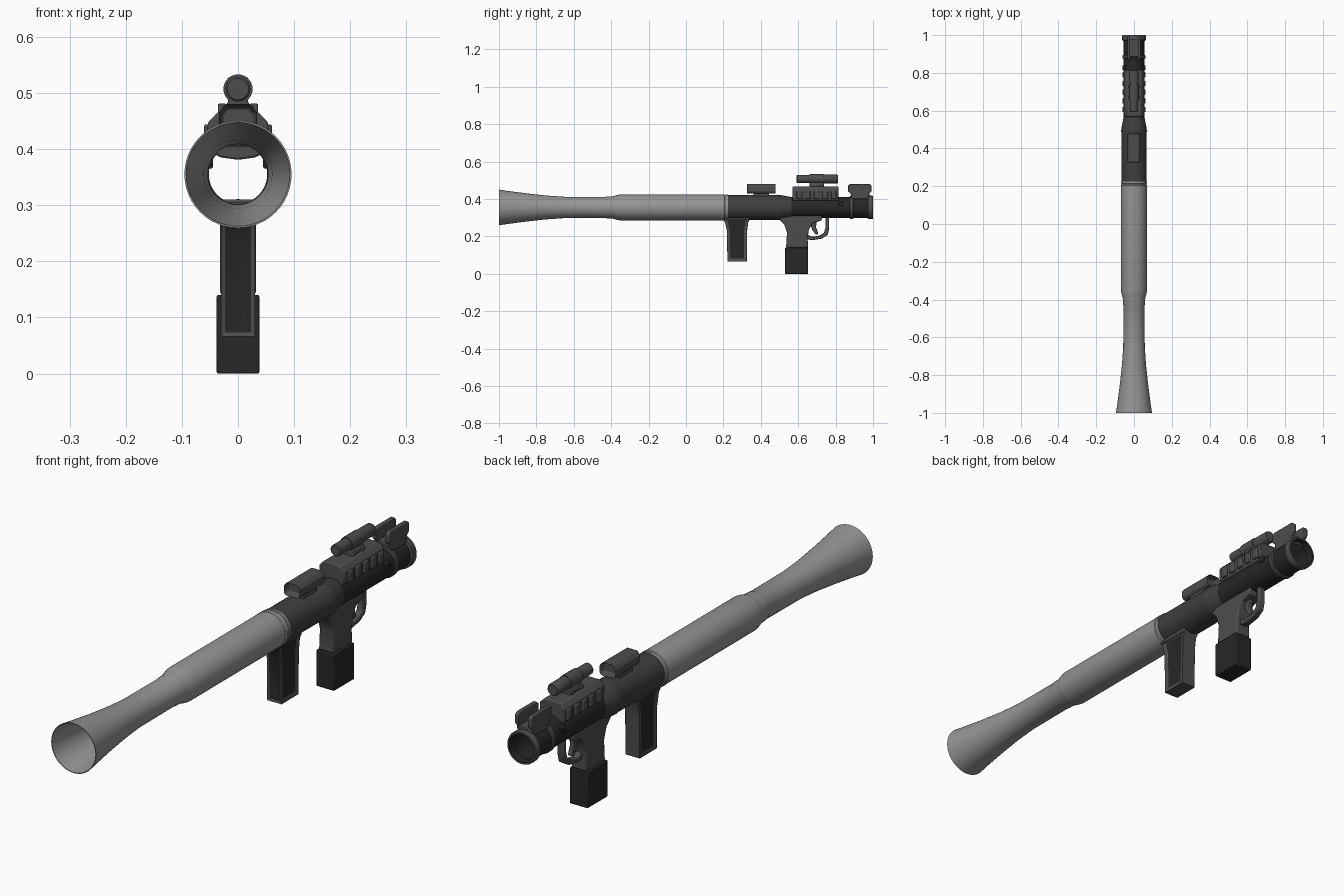
import bpy, bmesh, math
from mathutils import Vector

if "Cube" in bpy.data.objects:
    bpy.data.objects.remove(bpy.data.objects["Cube"])

AXIS_Z = 0.355


def material(name, value):
    m = bpy.data.materials.new(name)
    m.use_nodes = True
    col = (value, value, value, 1)
    m.diffuse_color = col
    m.node_tree.nodes["Principled BSDF"].inputs["Base Color"].default_value = col
    return m


LIGHT = material("light grey", 0.30)
MID = material("mid grey", 0.075)
DARK = material("dark grey", 0.05)
BLACK = material("black", 0.02)


def finish(name, bm, mats, bevel=0.0, angle=35):
    bmesh.ops.recalc_face_normals(bm, faces=bm.faces)
    me = bpy.data.meshes.new(name)
    bm.to_mesh(me)
    bm.free()
    for m in mats:
        me.materials.append(m)
    for p in me.polygons:
        p.use_smooth = True
    me.set_sharp_from_angle(angle=math.radians(angle))
    ob = bpy.data.objects.new(name, me)
    bpy.context.collection.objects.link(ob)
    if bevel:
        mod = ob.modifiers.new("soft edges", "BEVEL")
        mod.width = bevel
        mod.segments = 2
        mod.limit_method = "ANGLE"
    return ob


def lathe(name, profile, mat, z=AXIS_Z, closed=False, segs=48):
    """Spin (y, radius) points around the barrel direction."""
    bm = bmesh.new()
    rings = []
    for y, r in profile:
        rings.append([bm.verts.new((r * math.cos(math.tau * i / segs), y,
                                    z + r * math.sin(math.tau * i / segs)))
                      for i in range(segs)])
    pairs = list(zip(rings, rings[1:]))
    if closed:
        pairs.append((rings[-1], rings[0]))
    for a, b in pairs:
        for i in range(segs):
            j = (i + 1) % segs
            bm.faces.new((a[i], a[j], b[j], b[i]))
    if not closed:
        bm.faces.new(rings[0])
        bm.faces.new(rings[-1])
    return finish(name, bm, [mat])


def pipe(name, outer, mat, wall=0.003):
    """Open tube: outer profile plus an offset inner wall."""
    inner = [(y, r - wall) for y, r in reversed(outer)]
    return lathe(name, outer + inner, mat, closed=True)


def prism_mesh(points, lo, hi, along="x"):
    """Extrude a (y, z) outline along x, or an (x, z) outline along y."""
    bm = bmesh.new()
    make = (lambda p, d: (d, p[0], p[1])) if along == "x" else (lambda p, d: (p[0], d, p[1]))
    face = bm.faces.new([bm.verts.new(make(p, lo)) for p in points])
    new = bmesh.ops.extrude_face_region(bm, geom=[face])["geom"]
    step = Vector((hi - lo, 0, 0) if along == "x" else (0, hi - lo, 0))
    bmesh.ops.translate(bm, vec=step, verts=[v for v in new if isinstance(v, bmesh.types.BMVert)])
    bmesh.ops.recalc_face_normals(bm, faces=bm.faces)
    return bm


def prism(name, points, lo, hi, mat, along="x", bevel=0.0):
    return finish(name, prism_mesh(points, lo, hi, along), [mat], bevel)


def box(name, x, y, z, mat, bevel=0.0):
    return prism(name, [(y[0], z[0]), (y[1], z[0]), (y[1], z[1]), (y[0], z[1])],
                 x[0], x[1], mat, bevel=bevel)


def inset(bm, faces, thickness, depth, index=None):
    bmesh.ops.inset_region(bm, faces=faces, thickness=thickness, depth=depth,
                           use_even_offset=True)
    if index is not None:
        for f in faces:
            f.material_index = index


def mirrored(points):
    return points + [(-x, z) for x, z in reversed(points) if x > 0]


# Barrel sections, open from end to end
pipe("flared_bell", [(-1, .0955), (-.95, .088), (-.85, .075), (-.75, .064), (-.65, .057),
                     (-.43, .056), (-.425, .058), (-.40, .058), (-.37, .066),
                     (-.355, .069), (.19, .069)], LIGHT)
pipe("barrel_joint_ring", [(.188, .070), (.205, .070), (.208, .067), (.213, .067),
                           (.215, .069), (.224, .069)], LIGHT, .006)
pipe("middle_barrel", [(.222, .066), (.48, .066), (.49, .068), (.505, .067),
                       (.55, .058), (.565, .056)], DARK)
pipe("rear_barrel", [(.555, .056), (1, .056)], BLACK)
pipe("rear_band", [(.875, .057), (.878, .061), (.892, .061), (.895, .057)], MID, .002)
pipe("end_band", [(.97, .057), (.974, .063), (.996, .063), (1, .061)], MID, .005)

# Fore grip with recessed dark panels
grip = prism_mesh([(.19, .30), (.345, .30), (.333, .275), (.327, .23), (.325, .065),
                   (.221, .065), (.218, .23), (.208, .275)], -.031, .031)
for side in (-1, 1):
    inset(grip, [f for f in grip.faces if f.normal.x * side > .9], .016, -.005, 1)
inset(grip, [f for f in grip.faces if f.normal.y < -.7 and f.calc_center_median().y < .23],
      .008, -.004, 1)
finish("fore_grip", grip, [MID, BLACK], .003)
box("fore_grip_saddle", (-.035, .035), (.20, .34), (.288, .305), MID, .004)

# Rear pistol grip, butt block, trigger and guard
prism("pistol_grip", [(.49, .31), (.73, .31), (.725, .285), (.675, .27), (.657, .235),
                      (.65, .19), (.653, .14), (.535, .14), (.54, .22), (.525, .265),
                      (.50, .29)], -.032, .032, MID, bevel=.006)
box("grip_block", (-.038, .038), (.53, .653), (0, .14), BLACK, .003)
prism("trigger", [(.655, .29), (.70, .29), (.695, .25), (.708, .215), (.695, .208),
                  (.675, .235)], -.009, .009, MID, bevel=.003)
prism("trigger_guard", [(.645, .185), (.675, .18), (.725, .188), (.757, .208), (.765, .24),
                        (.765, .305), (.745, .305), (.745, .245), (.738, .22),
                        (.715, .205), (.675, .198), (.645, .212)],
      -.013, .013, MID, bevel=.003)

# Front sight housing with hollow ends
hood = prism_mesh(mirrored([(.026, .43), (.034, .44), (.034, .465), (.022, .48)]),
                  .325, .48, "y")
for side in (-1, 1):
    inset(hood, [f for f in hood.faces if f.normal.y * side > .9], .007, -.025)
finish("front_sight", hood, [MID], .003)
box("front_sight_foot", (-.025, .025), (.36, .445), (.405, .435), MID, .003)

# Rail saddle with side ribs
prism("rail_saddle", mirrored([(0, .381), (.03, .385), (.050, .395), (.054, .43), (.054, .447),
                               (.036, .466)]), .57, .815, MID, "y", .004)
for k in range(5):
    y = .592 + k * .046
    for side in (-1, 1):
        xs = sorted((side * .045, side * .061))
        box("rail_rib", xs, (y, y + .028), (.40, .444), MID, .004)
for side in (-1, 1):
    box("side_lug", sorted((side * .045, side * .062)), (.815, .84), (.365, .39), BLACK, .003)

# Scope on its mount
lathe("scope_tube", [(.592, .019), (.595, .022), (.66, .022), (.66, .026), (.735, .026),
                     (.735, .024), (.806, .024), (.812, .021)], MID, .507, segs=32)
prism("scope_mount", mirrored([(.024, .455), (.024, .475), (.017, .485), (.024, .505),
                               (.018, .528)]), .66, .738, MID, "y", .003)
for y in (.66, .715):
    box("scope_clamp", (-.028, .028), (y, y + .02), (.46, .478), MID, .003)

# Rear open sight: two ears over a channel
for side in (-1, 1):
    prism("rear_sight_ear", [(.885, .40), (.975, .40), (.98, .43), (.992, .44), (.992, .472),
                             (.982, .481), (.877, .481), (.866, .472), (.866, .442),
                             (.88, .43)], *sorted((side * .020, side * .036)), MID, bevel=.003)
box("rear_sight_base", (-.03, .03), (.885, .98), (.40, .432), MID, .003)

# Small pin inside the barrel
box("inner_pin", (-.005, .005), (.57, .60), (.295, .311), MID, .003)
